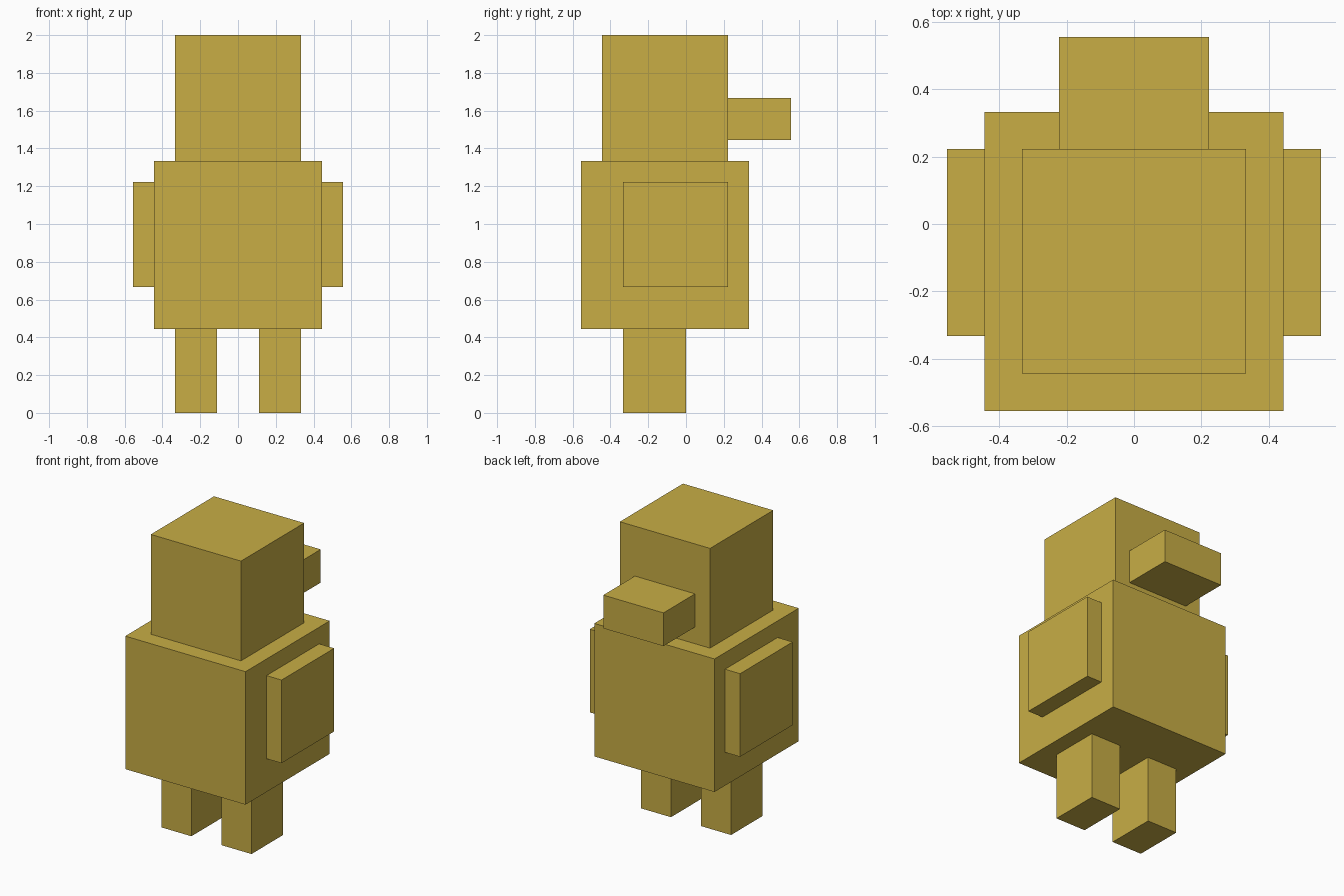
import bpy

if "Cube" in bpy.data.objects:
    bpy.data.objects.remove(bpy.data.objects["Cube"])

U = 1 / 9  # block size: the figure is 18 blocks tall

mat = bpy.data.materials.new("mustard yellow")
mat.diffuse_color = (0.58, 0.423, 0.06, 1)
mat.use_nodes = True
mat.node_tree.nodes["Principled BSDF"].inputs["Base Color"].default_value = mat.diffuse_color


def box(name, x, y, z):
    """Add a box from (min, max) block ranges on each axis."""
    spans = (x, y, z)
    centre = [(a + b) / 2 * U for a, b in spans]
    bpy.ops.mesh.primitive_cube_add(size=1, location=centre)
    ob = bpy.context.object
    ob.name = ob.data.name = name
    ob.scale = [(b - a) * U for a, b in spans]
    bpy.ops.object.transform_apply(location=False, rotation=False, scale=True)
    ob.data.materials.append(mat)
    return ob


# Central parts
box("body", (-4, 4), (-5, 3), (4, 12))
box("head", (-3, 3), (-4, 2), (12, 18))
box("beak", (-2, 2), (2, 5), (13, 15))

# Paired parts
for side, s in (("left", -1), ("right", 1)):
    box(side + "_wing", sorted((4 * s, 5 * s)), (-3, 2), (6, 11))
    box(side + "_leg", sorted((1 * s, 3 * s)), (-3, 0), (0, 4))
